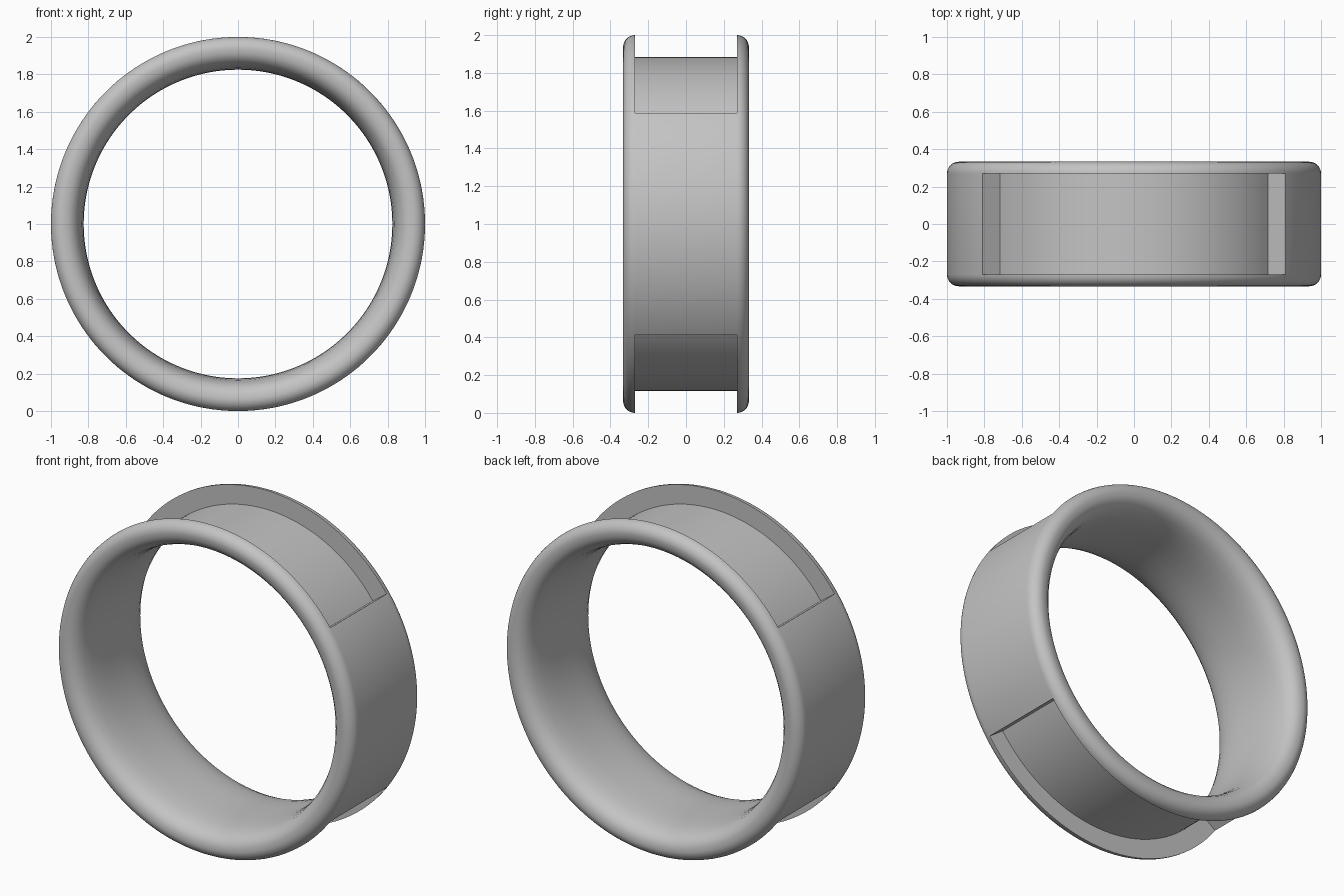
import bpy, bmesh, math

cube = bpy.data.objects.get("Cube")
if cube:
    bpy.data.objects.remove(cube, do_unlink=True)

SEGMENTS = 180           # steps around the ring
STEP = 360 / SEGMENTS
HALF = 0.27              # half width of the recess
FLOOR = 0.885            # radius of the recess floor
START, END = 36, 144     # angles bounding the upper recess

metal = bpy.data.materials.new("grey metal")
metal.use_nodes = True
grey = (0.55, 0.55, 0.55, 1)
metal.diffuse_color = grey
metal.node_tree.nodes["Principled BSDF"].inputs["Base Color"].default_value = grey


def point(y, r, degrees):
    a = math.radians(degrees)
    return (r * math.cos(a), y, 1 + r * math.sin(a))


# Cross-section of one half, (y, radius): domed bore, then rounded edge
half = [(0.08, 0.825), (0.15, 0.828), (0.21, 0.835), (0.26, 0.846),
        (0.295, 0.863), (0.318, 0.885), (0.33, 0.91)]
for i in range(9):
    a = math.radians(90 * i / 8)
    half.append((HALF + 0.063 * math.cos(a), 0.937 + 0.063 * math.sin(a)))

rim = [(-y, r) for y, r in reversed(half)] + half
groove = [(HALF, 1), (HALF, FLOOR), (-HALF, FLOOR), (-HALF, 1)]
band = [(HALF, 1), (-HALF, 1)]

bm = bmesh.new()


def quad(corners):
    bm.faces.new([bm.verts.new(c) for c in corners])


# Sweep the section around, using the recessed one at top and bottom
for i in range(SEGMENTS):
    a, b = i * STEP, (i + 1) * STEP
    recessed = START <= a % 180 < END
    section = rim + (groove if recessed else band)[1:]
    for (y0, r0), (y1, r1) in zip(section, section[1:]):
        quad([point(y0, r0, a), point(y1, r1, a), point(y1, r1, b), point(y0, r0, b)])

# Radial end walls of both recesses
for base in (0, 180):
    for angle in (START, END):
        quad([point(y, r, base + angle) for y, r in groove])

bmesh.ops.remove_doubles(bm, verts=bm.verts, dist=0.0002)
bmesh.ops.recalc_face_normals(bm, faces=bm.faces)

mesh = bpy.data.meshes.new("ring_band")
bm.to_mesh(mesh)
bm.free()
mesh.materials.append(metal)
ring = bpy.data.objects.new("ring_band", mesh)
bpy.context.collection.objects.link(ring)

bpy.ops.object.select_all(action="DESELECT")
ring.select_set(True)
bpy.context.view_layer.objects.active = ring
bpy.ops.object.shade_smooth_by_angle(angle=math.radians(30))
